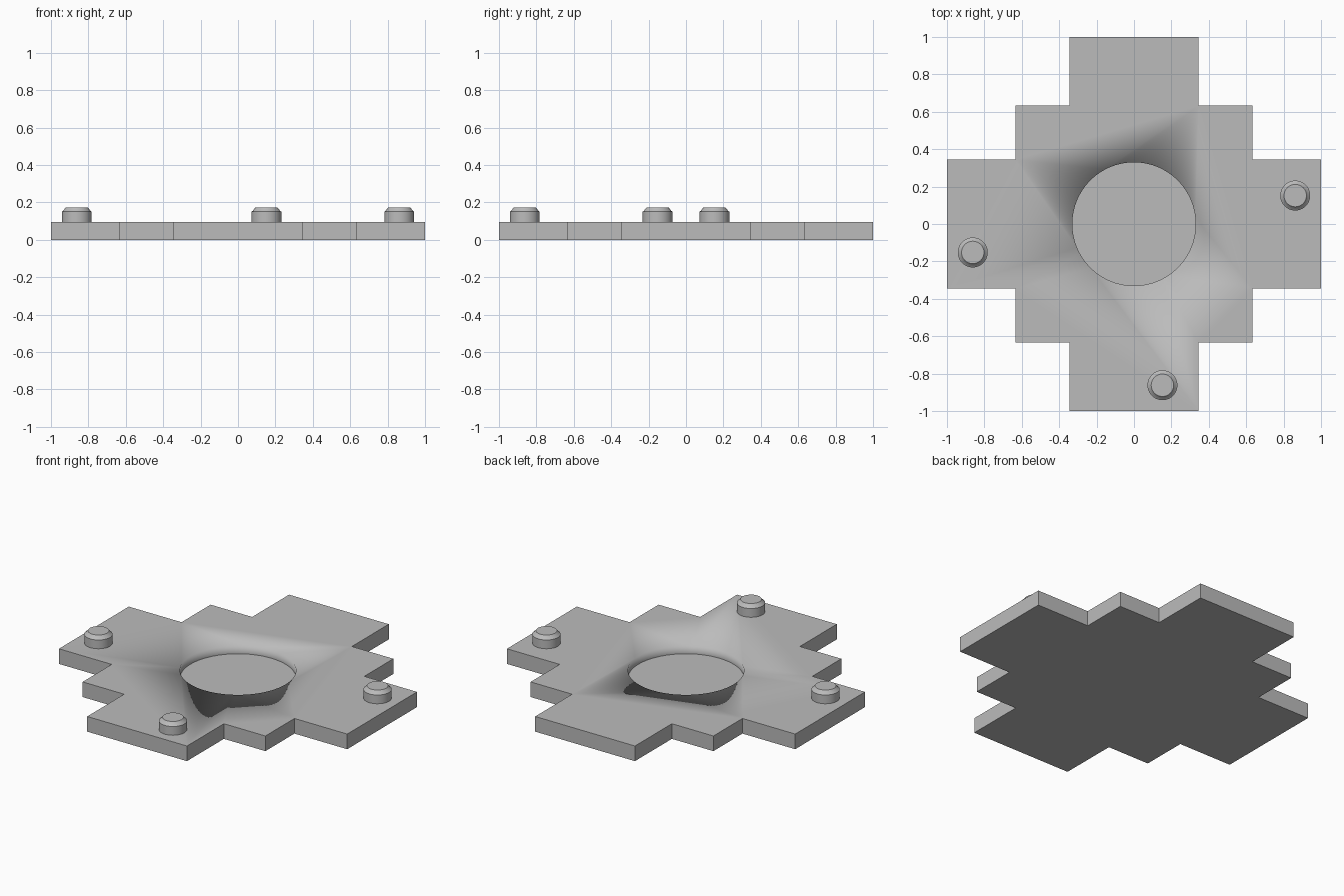
import bpy, bmesh, math

if "Cube" in bpy.data.objects:
    bpy.data.objects.remove(bpy.data.objects["Cube"])

grey = bpy.data.materials.new("plain grey")
grey.diffuse_color = (0.5, 0.5, 0.5, 1)
grey.use_nodes = True
grey.node_tree.nodes["Principled BSDF"].inputs["Base Color"].default_value = grey.diffuse_color

ARM, STEP, END = 0.346, 0.634, 1.0   # half-widths of the stepped outline
PLATE_TOP = 0.095
RECESS_R, RECESS_Z = 0.33, 0.045


def finish(name, bm, smooth=False):
    bmesh.ops.recalc_face_normals(bm, faces=bm.faces)
    mesh = bpy.data.meshes.new(name)
    bm.to_mesh(mesh)
    bm.free()
    mesh.materials.append(grey)
    obj = bpy.data.objects.new(name, mesh)
    bpy.context.collection.objects.link(obj)
    if smooth:
        bpy.context.view_layer.objects.active = obj
        obj.select_set(True)
        bpy.ops.object.shade_smooth_by_angle(angle=math.radians(25))
        obj.select_set(False)
    return obj


def lathe(name, profile, x, y, segments):
    """Spin an (r, z) profile around a vertical axis and cap both ends."""
    bm = bmesh.new()
    rings = [[bm.verts.new((x + r * math.cos(2 * math.pi * i / segments),
                            y + r * math.sin(2 * math.pi * i / segments), z))
              for i in range(segments)] for r, z in profile]
    for low, high in zip(rings, rings[1:]):
        for i in range(segments):
            j = (i + 1) % segments
            bm.faces.new((low[i], low[j], high[j], high[i]))
    bm.faces.new(rings[0])
    bm.faces.new(rings[-1])
    return finish(name, bm, True)


# Stepped cross plate: one quarter outline turned four times
quarter = [(END, -ARM), (END, ARM), (STEP, ARM), (STEP, STEP), (ARM, STEP)]
outline = []
for turn in range(4):
    for x, y in quarter:
        for _ in range(turn):
            x, y = -y, x
        outline.append((x, y))
bm = bmesh.new()
base = bm.faces.new([bm.verts.new((x, y, 0)) for x, y in outline])
top = bmesh.ops.extrude_face_region(bm, geom=[base])["geom"]
bmesh.ops.translate(bm, vec=(0, 0, PLATE_TOP),
                    verts=[g for g in top if isinstance(g, bmesh.types.BMVert)])
plate = finish("plate", bm)

# Shallow round recess in the middle
cutter = lathe("recess_cutter", [(RECESS_R, RECESS_Z), (RECESS_R, 0.2)], 0, 0, 64)
cutter.hide_render = True
cutter.hide_set(True)
cut = plate.modifiers.new("recess", "BOOLEAN")
cut.operation = "DIFFERENCE"
cut.solver = "EXACT"
cut.object = cutter
bpy.context.view_layer.objects.active = plate
plate.select_set(True)
bpy.ops.object.shade_smooth_by_angle(angle=math.radians(25))

# Three pegs with bevelled tops
peg_profile = [(0.08, PLATE_TOP), (0.08, 0.15), (0.074, 0.154), (0.06, 0.172)]
for name, x, y in (("left_peg", -0.862, -0.152),
                   ("right_peg", 0.862, 0.152),
                   ("front_peg", 0.152, -0.862)):
    lathe(name, peg_profile, x, y, 48)
